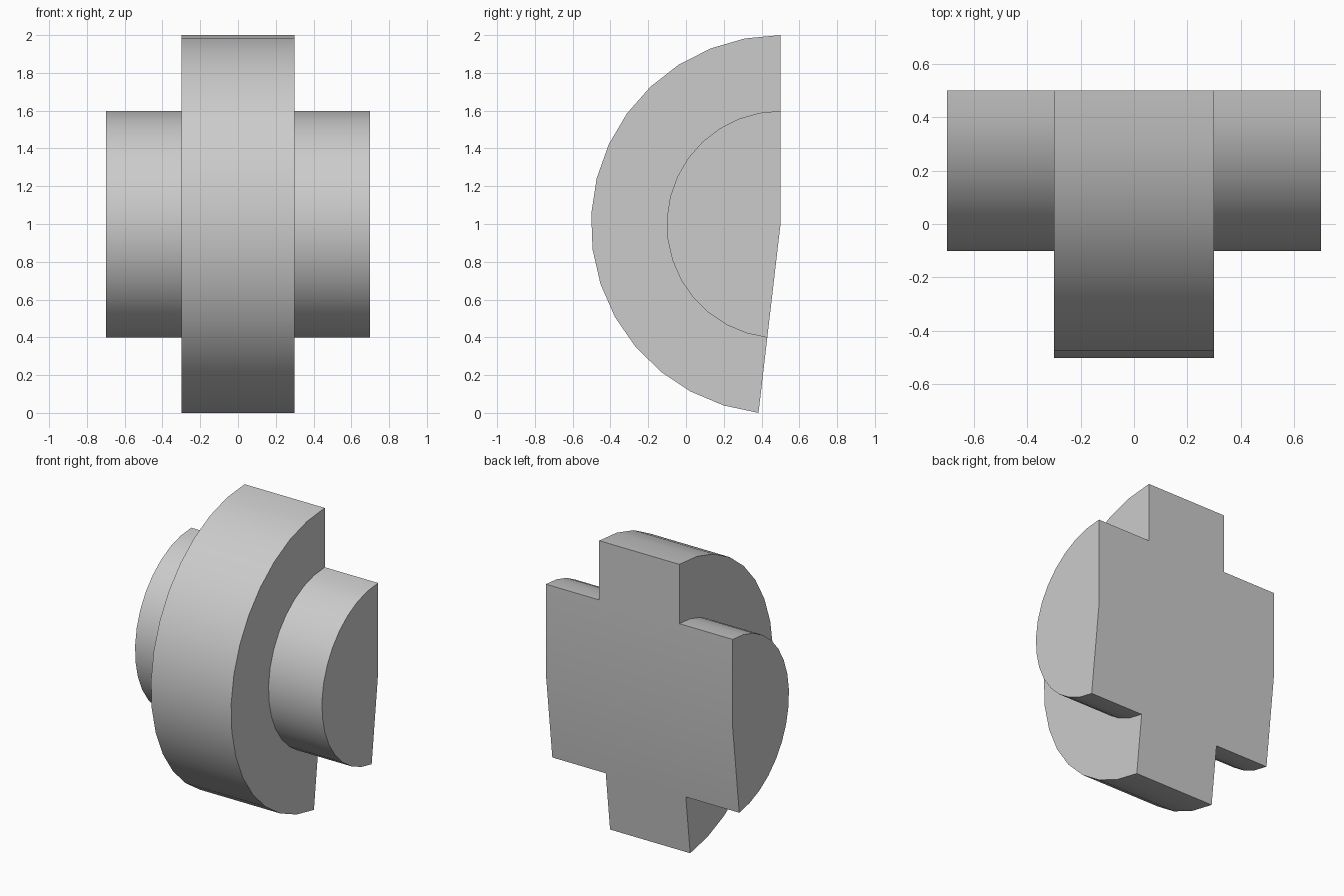
import bpy, bmesh
from math import sin, cos, radians

cube = bpy.data.objects.get("Cube")
if cube:
    bpy.data.objects.remove(cube)

# Half-turn sweep, slightly short of a full 180 degrees
SWEEP = radians(173.35)
STEPS = 16
RIM = 2 / (1 - cos(SWEEP))
HUB = 0.6 * RIM
AXIS_Y, AXIS_Z = 0.5, 2 - RIM

# Stepped profile (x, radius) between the two ends of the axis
profile = [(-0.7, HUB), (-0.3, HUB), (-0.3, RIM),
           (0.3, RIM), (0.3, HUB), (0.7, HUB)]

bm = bmesh.new()
axis_ends = [bm.verts.new((x, AXIS_Y, AXIS_Z)) for x in (-0.7, 0.7)]

# Revolve the profile from the top, over the front, to the bottom
rings = []
for i in range(STEPS + 1):
    a = SWEEP * i / STEPS
    ring = [bm.verts.new((x, AXIS_Y - r * sin(a), AXIS_Z + r * cos(a)))
            for x, r in profile]
    rings.append([axis_ends[0]] + ring + [axis_ends[1]])

for lower, upper in zip(rings, rings[1:]):
    for j in range(len(lower) - 1):
        corners = [lower[j], lower[j + 1], upper[j + 1], upper[j]]
        bm.faces.new(list(dict.fromkeys(corners)))

# Flat cut faces on the back
bm.faces.new(rings[0])
bm.faces.new(rings[-1])
bmesh.ops.recalc_face_normals(bm, faces=bm.faces)

mesh = bpy.data.meshes.new("stepped_half_roller")
bm.to_mesh(mesh)
bm.free()
roller = bpy.data.objects.new("stepped_half_roller", mesh)
bpy.context.collection.objects.link(roller)

# Plain grey
grey = bpy.data.materials.new("light grey")
grey.use_nodes = True
colour = (0.6, 0.6, 0.6, 1)
grey.diffuse_color = colour
for node in grey.node_tree.nodes:
    if node.type == "BSDF_PRINCIPLED":
        node.inputs["Base Color"].default_value = colour
mesh.materials.append(grey)

# Smooth curved walls, sharp corners
bpy.ops.object.select_all(action="DESELECT")
roller.select_set(True)
bpy.context.view_layer.objects.active = roller
bpy.ops.object.shade_smooth_by_angle(angle=radians(30))
